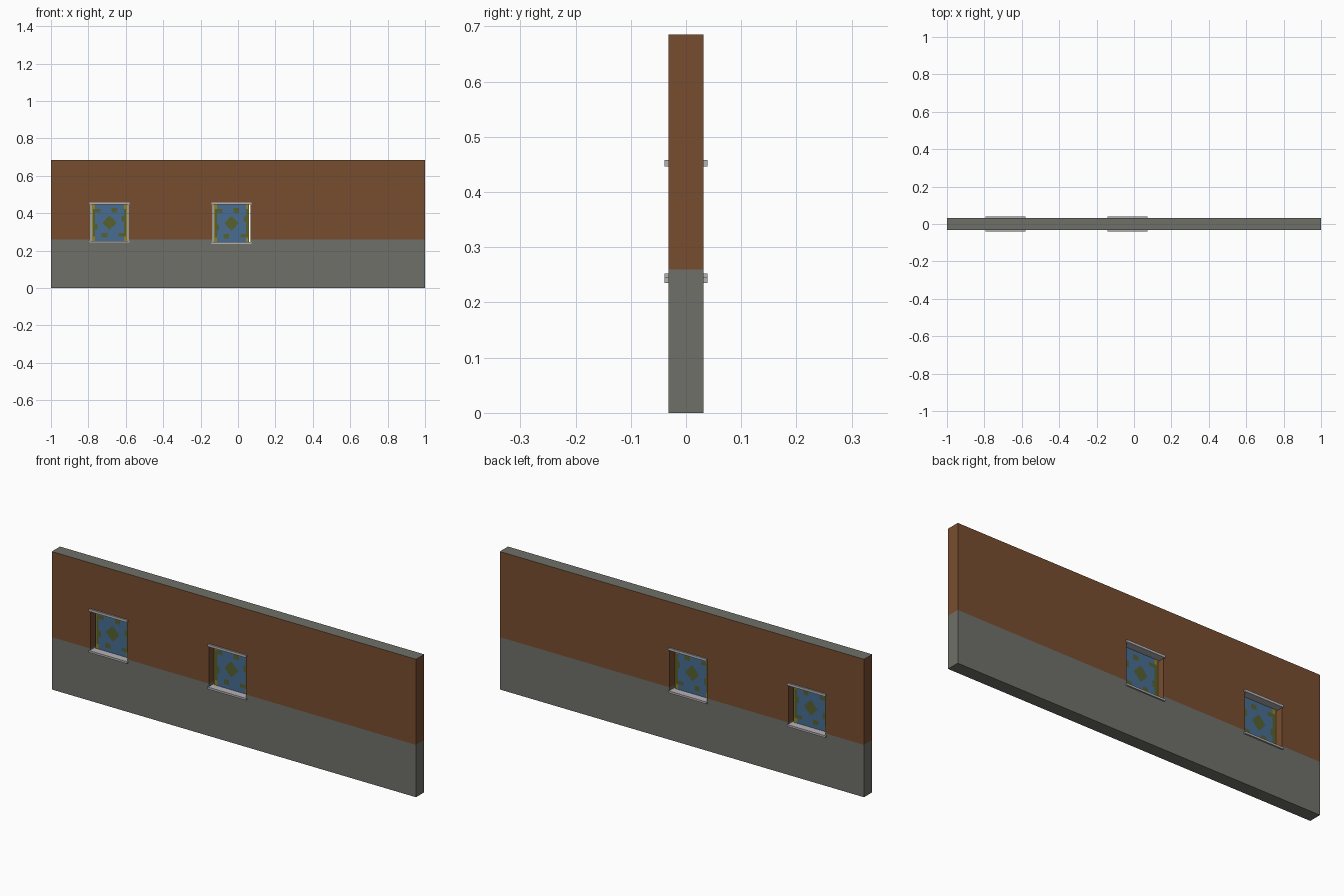
import bpy, bmesh
from mathutils import Vector

if "Cube" in bpy.data.objects:
    bpy.data.objects.remove(bpy.data.objects["Cube"])


def mat(name, col):
    m = bpy.data.materials.new(name)
    m.diffuse_color = (*col, 1)
    m.use_nodes = True
    m.node_tree.nodes["Principled BSDF"].inputs["Base Color"].default_value = m.diffuse_color
    return m


BROWN = mat("brown plaster", (0.185, 0.076, 0.029))
GREY = mat("grey stone", (0.160, 0.160, 0.142))
TRIM = mat("pale trim", (0.47, 0.45, 0.47))
BLUE = mat("blue glass", (0.065, 0.155, 0.29))
OLIVE = mat("olive glass", (0.095, 0.12, 0.03))
YELLOW = mat("yellow glass", (0.30, 0.23, 0.015))

D = 0.032            # half wall thickness
H, BAND = 0.685, 0.26
TOP = 0.451          # top of the openings
HALF = 0.102         # half opening width
WINDOWS = [(-0.687, 0.247), (-0.035, 0.240)]   # centre x, opening bottom


def finish(name, bm, mats):
    me = bpy.data.meshes.new(name)
    bm.to_mesh(me)
    bm.free()
    for m in mats:
        me.materials.append(m)
    ob = bpy.data.objects.new(name, me)
    bpy.context.scene.collection.objects.link(ob)
    return ob


def box(name, lo, hi, m):
    bm = bmesh.new()
    bmesh.ops.create_cube(bm, size=1)
    lo, hi = Vector(lo), Vector(hi)
    for v in bm.verts:
        v.co = Vector(((lo[i] + hi[i]) / 2 + v.co[i] * (hi[i] - lo[i]) for i in range(3)))
    return finish(name, bm, [m])


# wall: a lattice of cells with the window cells left out
xs = sorted([-1, 1] + [c + s * HALF for c, _ in WINDOWS for s in (-1, 1)])
zs = sorted([0, BAND, TOP, H] + [b for _, b in WINDOWS])


def solid(i, k):
    if not (0 <= i < len(xs) - 1 and 0 <= k < len(zs) - 1):
        return False
    x, z = (xs[i] + xs[i + 1]) / 2, (zs[k] + zs[k + 1]) / 2
    return not any(abs(x - c) < HALF and b < z < TOP for c, b in WINDOWS)


bm = bmesh.new()


def quad(pts, grey):
    f = bm.faces.new([bm.verts.new(p) for p in pts])
    f.material_index = 1 if grey else 0


for i in range(len(xs) - 1):
    for k in range(len(zs) - 1):
        if not solid(i, k):
            continue
        a, b, lo, hi = xs[i], xs[i + 1], zs[k], zs[k + 1]
        low = hi <= BAND
        for y in (-D, D):
            quad([(a, y, lo), (b, y, lo), (b, y, hi), (a, y, hi)], low)
        for x, n in ((a, i - 1), (b, i + 1)):
            if not solid(n, k):
                quad([(x, -D, lo), (x, D, lo), (x, D, hi), (x, -D, hi)], low)
        for z, n in ((lo, k - 1), (hi, k + 1)):
            if not solid(i, n):
                quad([(a, -D, z), (b, -D, z), (b, D, z), (a, D, z)], True)
bmesh.ops.remove_doubles(bm, verts=bm.verts, dist=1e-5)
bmesh.ops.recalc_face_normals(bm, faces=bm.faces)
finish("wall", bm, [BROWN, GREY])


# stained glass pattern over u, v in -1..1, symmetric under a half turn
def glass_colour(u, v):
    if abs(u) > 0.82:
        return 2 if abs(v) > 0.72 or abs(u) > 0.94 else 1
    if abs(u) + abs(v) < 0.40:
        return 1
    if u < 0:
        u, v = -u, -v
    if (0.10 < u < 0.42 and 0.58 < v < 0.80) or (u > 0.5 and -0.72 < v < -0.55):
        return 1
    if u > 0.68 and 0.05 < v < 0.35:
        return 1
    return 0


def pane(name, cx, lo, hi):
    bm = bmesh.new()
    bmesh.ops.create_grid(bm, x_segments=32, y_segments=32, size=1)
    for f in bm.faces:
        c = f.calc_center_median()
        f.material_index = glass_colour(c.x, c.y)
    for v in bm.verts:
        v.co = (cx + v.co.x * 0.095, 0, (lo + hi) / 2 + v.co.y * (hi - lo) / 2)
    ob = finish(name, bm, [BLUE, OLIVE, YELLOW])
    s = ob.modifiers.new("thickness", 'SOLIDIFY')
    s.thickness, s.offset = 0.004, 0


# windows: lintel, sill and pane
for n, (c, b) in enumerate(WINDOWS, 1):
    w, y = 0.106, 0.039
    box(f"lintel_{n}", (c - w, -y, 0.446), (c + w, y, 0.458), TRIM)
    box(f"sill_{n}", (c - w, -y, b - 0.005), (c + w, y, b + 0.005), TRIM)
    pane(f"window_glass_{n}", c, b + 0.005, 0.446)
